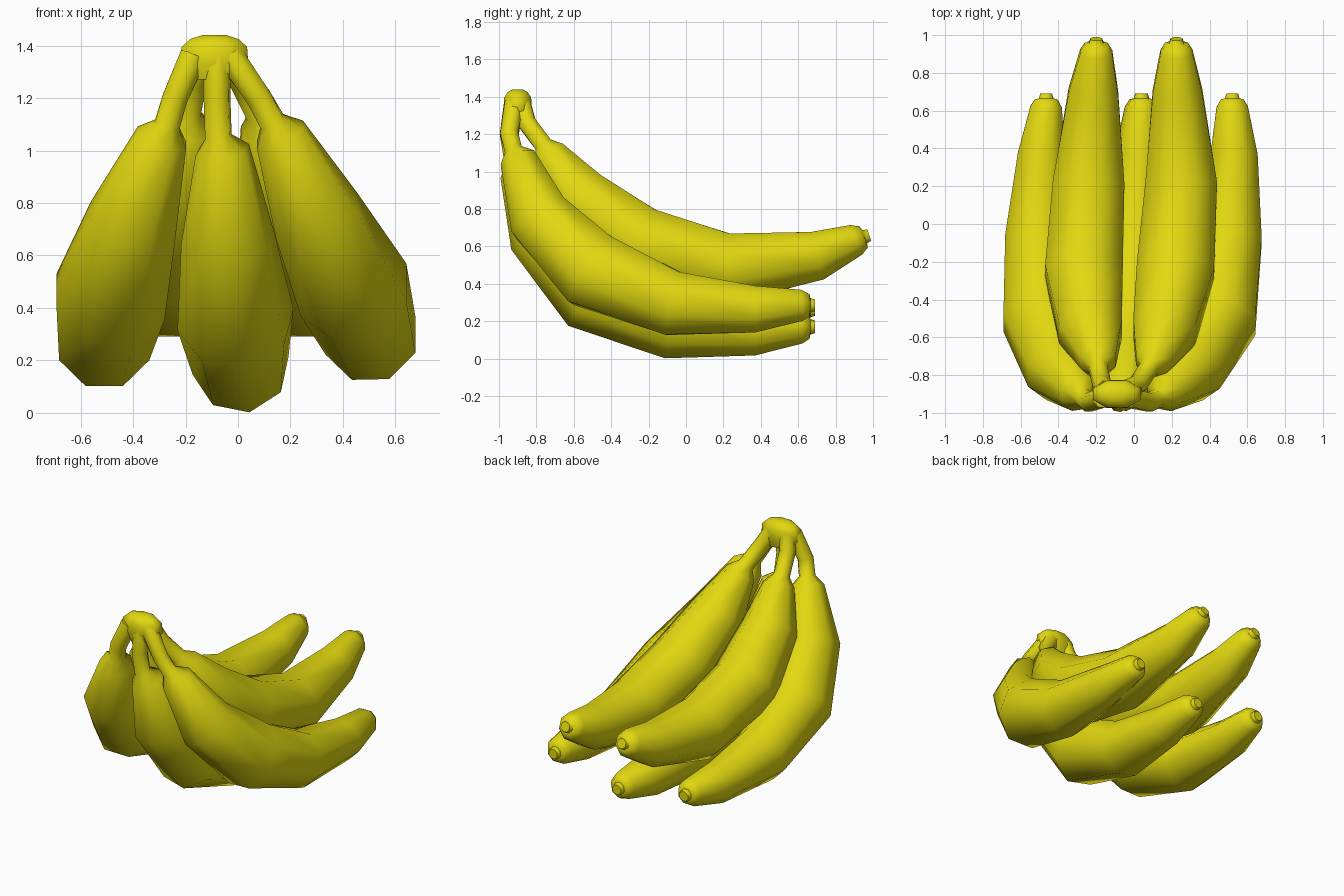
import bpy
import bmesh
import math
from mathutils import Vector

if "Cube" in bpy.data.objects:
    bpy.data.objects.remove(bpy.data.objects["Cube"], do_unlink=True)

SIDES = 8

peel = bpy.data.materials.new("banana_yellow")
peel.use_nodes = True
colour = (0.76, 0.69, 0.005, 1)
peel.diffuse_color = colour
shader = next(n for n in peel.node_tree.nodes if n.type == 'BSDF_PRINCIPLED')
shader.inputs["Base Color"].default_value = colour


def sweep(name, points, radii, twist=0.0, depth=1.0):
    """Sweep an eight-sided section along a path with a radius at each point."""
    points = [Vector(p) for p in points]
    bm = bmesh.new()
    rings = []
    last = len(points) - 1
    for i, (centre, radius) in enumerate(zip(points, radii)):
        before = (centre - points[max(i - 1, 0)]).normalized()
        after = (points[min(i + 1, last)] - centre).normalized()
        tangent = (before + after).normalized()
        side = Vector((1, 0, 0))
        side = (side - tangent * side.dot(tangent)).normalized()
        up = tangent.cross(side)
        ring = []
        for k in range(SIDES):
            a = 2 * math.pi * (k + 0.5) / SIDES + twist
            offset = side * math.cos(a) + up * math.sin(a) * depth
            ring.append(bm.verts.new(centre + offset * radius))
        rings.append(ring)
    for low, high in zip(rings, rings[1:]):
        for k in range(SIDES):
            n = (k + 1) % SIDES
            bm.faces.new((low[k], low[n], high[n], high[k]))
    bm.faces.new(rings[0])
    bm.faces.new(rings[-1])
    bmesh.ops.recalc_face_normals(bm, faces=bm.faces)
    mesh = bpy.data.meshes.new(name)
    bm.to_mesh(mesh)
    bm.free()
    mesh.materials.append(peel)
    obj = bpy.data.objects.new(name, mesh)
    bpy.context.collection.objects.link(obj)
    bpy.ops.object.select_all(action='DESELECT')
    obj.select_set(True)
    bpy.context.view_layer.objects.active = obj
    bpy.ops.object.shade_smooth_by_angle(angle=math.radians(60))
    return obj


# Side profiles from stem to tip: (y, z, radius)
LOWER = [(-.92, 1.36, .055), (-.945, 1.2, .052), (-.92, 1.11, .052),
         (-.895, 1.06, .105), (-.78, .75, .18), (-.5, .47, .225),
         (-.07, .295, .186), (.37, .265, .135), (.62, .285, .09),
         (.66, .285, .065), (.665, .285, .042), (.69, .285, .034)]
UPPER = [(-.88, 1.36, .055), (-.85, 1.26, .052), (-.76, 1.14, .052),
         (-.73, 1.09, .1), (-.57, .86, .18), (-.25, .61, .222),
         (.22, .48, .205), (.7, .55, .142), (.91, .635, .092),
         (.95, .65, .066), (.955, .652, .042), (.98, .66, .034)]

# How strongly each station follows a banana's vertical drop
FOLLOW = [0, 0, .5, .5, .7] + [1] * 7


def banana(name, profile, xs, drop=0.0, twist=0.0):
    xs = xs + [xs[-1]] * (len(profile) - len(xs))
    points = [(x, y, z - drop * f)
              for x, (y, z, r), f in zip(xs, profile, FOLLOW)]
    sweep(name, points, [r for y, z, r in profile], twist)


# Lower row
banana("lower_left_banana", LOWER,
       [-.03, .08, .13, .16, .30, .44, .505, .53, .52])
banana("lower_middle_banana", LOWER,
       [-.08, -.08, -.075, -.06, -.04, -.01, .01, .03, .04],
       drop=.115, twist=math.radians(12))
banana("lower_right_banana", LOWER,
       [-.17, -.24, -.27, -.29, -.40, -.485, -.51, -.49, -.465], drop=.025)

# Upper row
banana("upper_left_banana", UPPER,
       [-.04, .02, .08, .1, .16, .22, .25, .23, .225])
banana("upper_right_banana", UPPER,
       [-.15, -.17, -.19, -.19, -.23, -.265, -.24, -.215, -.2])

# Crown joining the stems
sweep("crown", [(-.09, -.9, z) for z in (1.27, 1.33, 1.395, 1.425, 1.44)],
      [.11, .14, .135, .1, .05], depth=.58)
